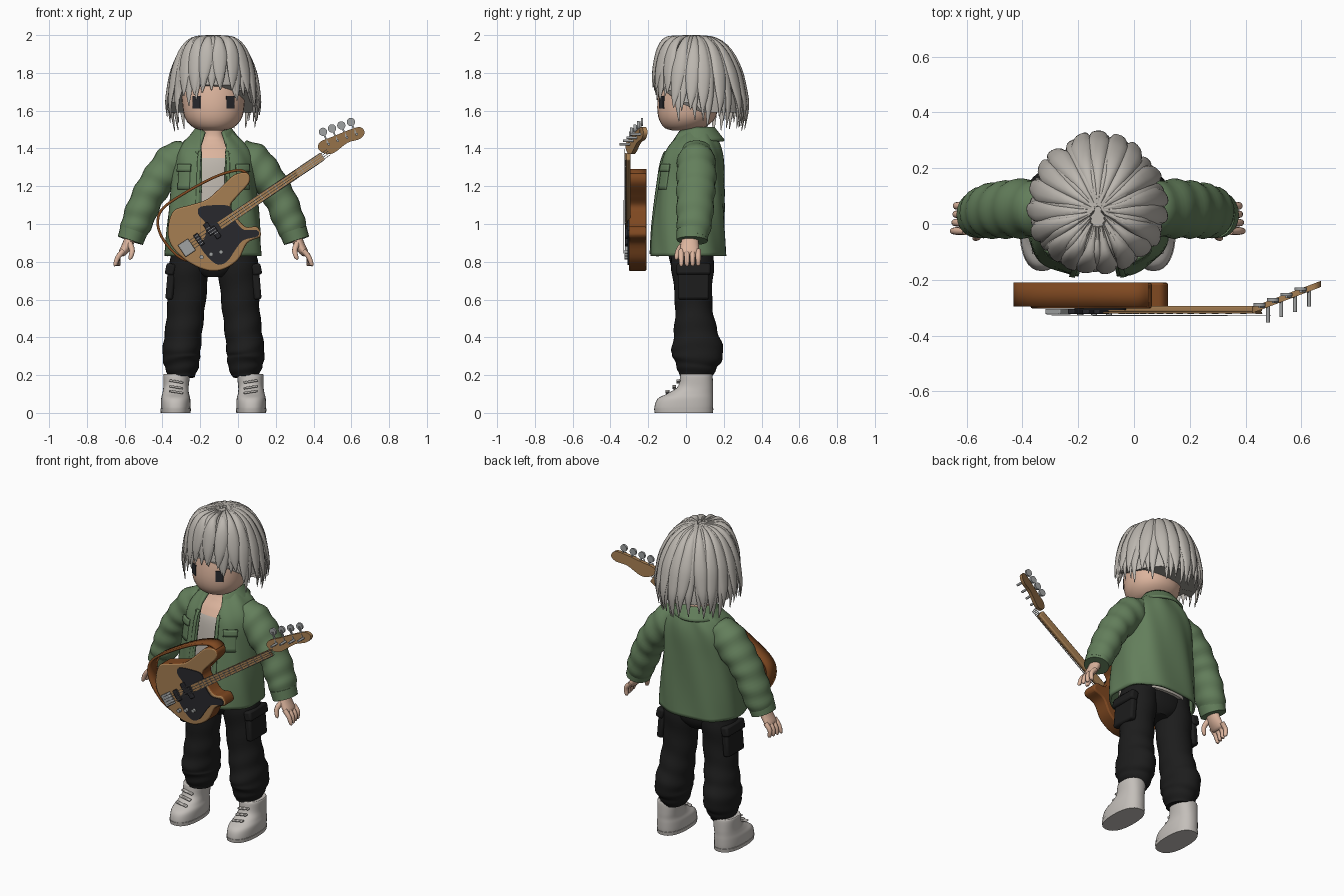
import bpy, bmesh, math, random
from math import sin, cos, pi, radians
from mathutils import Vector, Matrix

random.seed(4)
if "Cube" in bpy.data.objects:
    bpy.data.objects.remove(bpy.data.objects["Cube"])
CX = -0.13  # centre line of the figure


def material(name, *rgb):
    m = bpy.data.materials.new(name)
    m.use_nodes = True
    m.diffuse_color = (*rgb, 1)
    m.node_tree.nodes["Principled BSDF"].inputs["Base Color"].default_value = (*rgb, 1)
    return m


HAIR = material("ash hair", .50, .47, .43)
SKIN = material("skin", .72, .46, .34)
GREEN = material("green cloth", .125, .21, .105)
BLACK = material("black cloth", .012, .012, .012)
SHIRT = material("pale shirt", .50, .46, .41)
SHOE = material("pale leather", .55, .52, .49)
WOOD = material("light wood", .38, .21, .085)
BROWN = material("red brown", .21, .065, .015)
METAL = material("metal", .35, .36, .36)
DARK = material("dark plastic", .022, .022, .027)


def finish(bm, name, mats, rule=None, thick=0, bevel=0, angle=45):
    mats = mats if isinstance(mats, list) else [mats]
    bmesh.ops.recalc_face_normals(bm, faces=bm.faces)
    mesh = bpy.data.meshes.new(name)
    for f in bm.faces:
        f.smooth = True
        if rule:
            f.material_index = rule(f)
    bm.to_mesh(mesh)
    bm.free()
    for m in mats:
        mesh.materials.append(m)
    mesh.set_sharp_from_angle(angle=radians(angle))
    ob = bpy.data.objects.new(name, mesh)
    bpy.context.scene.collection.objects.link(ob)
    if thick:
        mod = ob.modifiers.new("thickness", 'SOLIDIFY')
        mod.thickness, mod.offset = thick, 0
    if bevel:
        mod = ob.modifiers.new("soft edges", 'BEVEL')
        mod.width, mod.segments = bevel, 2
    return ob


def spline(rows, t, closed=False):
    """Catmull-Rom through rows of numbers, t from 0 to 1."""
    n = len(rows)
    s = t * (n if closed else n - 1)
    i = min(int(s), n - 1 if closed else n - 2)
    f = s - i
    pick = [(i + k) % n if closed else max(0, min(n - 1, i + k)) for k in (-1, 0, 1, 2)]
    return [.5 * (2*b + (c - a)*f + (2*a - 5*b + 4*c - d)*f*f + (3*b - a - 3*c + d)*f**3)
            for a, b, c, d in zip(*[rows[k] for k in pick])]


def surface(name, f, nu, nv, mats, closed=True, **kw):
    """Grid of f(u, v); closed tubes get end caps."""
    bm = bmesh.new()
    cols = nu if closed else nu + 1
    g = [[bm.verts.new(f(i / nu, j / nv)) for i in range(cols)] for j in range(nv + 1)]
    for j in range(nv):
        for i in range(nu):
            k = (i + 1) % cols
            bm.faces.new((g[j][i], g[j][k], g[j + 1][k], g[j + 1][i]))
    if closed:
        bm.faces.new(g[0])
        bm.faces.new(g[-1])
    return finish(bm, name, mats, **kw)


def power(c, e):
    return math.copysign(abs(c) ** e, c)


def stack(name, rows, mats, e=.85, nu=32, nv=20, **kw):
    """Upright loft from rows of z, x, y, x radius, y radius."""
    def f(u, v):
        z, x, y, a, b = spline(rows, v)
        return (x + a * power(sin(2*pi*u), e), y - b * power(cos(2*pi*u), e), z)
    return surface(name, f, nu, nv, mats, **kw)


def limb(name, rows, mats, fold=0, waves=5, nu=20, nv=24, **kw):
    """Tube from rows of x, y, z, sideways radius, depth radius."""
    def f(u, v):
        x, y, z, a, b = spline(rows, v)
        tan = Vector(spline(rows, min(1, v + .02))[:3]) - Vector(spline(rows, max(0, v - .02))[:3])
        tan.normalize()
        e1 = Vector((0, 1, 0)) - tan * tan.y
        e1.normalize()
        k = 1 + fold * sin(2*pi*waves*v + 1.2*sin(2*pi*u))
        return Vector((x, y, z)) + (e1 * b * cos(2*pi*u) + tan.cross(e1) * a * sin(2*pi*u)) * k
    return surface(name, f, nu, nv, mats, **kw)


def bar(name, a, b, width, depth, mat, bevel=0):
    """Box running from a to b."""
    a, b = Vector(a), Vector(b)
    x = (b - a).normalized()
    y = (Vector((0, 1, 0)) - x * x.y).normalized()
    rot = Matrix((x, y, x.cross(y))).transposed().to_4x4()
    bm = bmesh.new()
    bmesh.ops.create_cube(bm, size=1, matrix=Matrix.Translation((a + b) / 2) @ rot
                          @ Matrix.Diagonal(((b - a).length, depth, width, 1)))
    return finish(bm, name, mat, bevel=bevel, angle=30)


def disc(name, x, y, z, r, depth, mat):
    bm = bmesh.new()
    bmesh.ops.create_cone(bm, cap_ends=True, segments=16, radius1=r, radius2=r, depth=depth,
                          matrix=Matrix.Translation((x, y, z)) @ Matrix.Rotation(pi/2, 4, 'X'))
    return finish(bm, name, mat)


def slab(name, outline, y0, y1, mats, n=60, shear=0, **kw):
    """Smooth closed outline in x, z given depth along y."""
    bm = bmesh.new()
    pts = [spline(outline, i / n, True) for i in range(n)]
    front, back = [[bm.verts.new((x, y + shear * (x - .43), z)) for x, z in pts] for y in (y0, y1)]
    bm.faces.new(front)
    bm.faces.new(back)
    for i in range(n):
        k = (i + 1) % n
        bm.faces.new((front[i], front[k], back[k], back[i]))
    return finish(bm, name, mats, **kw)


# Head, neck and shirt
stack("head", [(1.495, CX, -.02, .05, .05), (1.51, CX, -.01, .105, .105), (1.56, CX, .005, .15, .15),
               (1.64, CX, .01, .165, .162), (1.75, CX, .03, .17, .165), (1.85, CX, .04, .14, .14),
               (1.91, CX, .04, .05, .05)], SKIN, e=.95)
stack("torso", [(.84, CX, .01, .21, .155), (1.1, CX, .02, .195, .145), (1.3, CX, .025, .175, .125),
                (1.38, CX, .035, .15, .10), (1.43, CX, .05, .09, .075), (1.47, CX, .055, .058, .058),
                (1.56, CX, .05, .055, .055)], [SHIRT, SKIN], nv=36,
      rule=lambda f: int(f.calc_center_median().z > 1.35))
for s, side in ((-1, "right"), (1, "left")):
    x = CX + s * .088
    bar(side + "_eye", (x - .02, -.1275 + s * -.011, 1.645), (x + .02, -.1275 + s * .011, 1.645), .066, .009, DARK)

# Hair: a dome covered by overlapping locks
CROWN = Vector((CX, .05, 1.7))
DOME = [(.01, 1.985), (.36, 1.975), (.64, 1.92), (.84, 1.82), (.94, 1.72), (1.0, 1.62), (.94, 1.49)]


def scalp(th, t, grow=1.0):
    frac, z = spline(DOME, t)
    w = max(0, cos(th))
    frac = max(frac, .01) ** (1 - .6 * w)
    depth = .222 if cos(th) > 0 else .262
    return Vector((CX + .237 * frac * grow * sin(th), .05 - depth * frac * grow * cos(th), z))


def reach(th):
    a = abs((th + pi) % (2*pi) - pi)
    return .73 if a < .6 else .78 if a < 1.0 else .89 if a < 1.7 else .96


surface("hair_dome", lambda u, v: scalp(2*pi*u, v * (reach(2*pi*u) - .09), .96), 48, 16, HAIR)


def lock(name, th, tip, width, lift, bend):
    def f(u, v):
        c = scalp(th + bend * v * v, tip * (.03 + .97 * v), lift)
        out = (c - CROWN).normalized()
        side = Vector((cos(th), sin(th), 0))
        spread = min(1, .2 + 1.4 * v) * max(.06, 1 - v ** 5)
        thick = .016 * max(.12, 1 - v ** 6)
        return c + side * width * spread * cos(2*pi*u) + out * thick * sin(2*pi*u)
    surface(name, f, 10, 18, HAIR)


for layer, count in ((0, 30), (1, 19)):
    for i in range(count):
        th = 2*pi * (i + .5 * layer) / count + random.uniform(-.04, .04)
        lock("hair_lock", th, min(1, reach(th) + random.uniform(-.05, .05) - .03 * layer),
             (.034, .042)[layer], 1 + .05 * layer, random.uniform(-.12, .12))

# Jacket: z, half width, front y, back y, half opening
COAT = [(.83, .25, -.185, .205, .07), (1.0, .24, -.175, .20, .065), (1.2, .218, -.15, .195, .062),
        (1.34, .205, -.125, .19, .062), (1.42, .165, -.08, .175, .065), (1.485, .095, -.015, .145, .055)]


def coat(th, v, grow=0):
    z, a, y0, y1, _ = spline(COAT, v)
    return Vector((CX + (a + grow) * power(sin(th), .8),
                   (y0 + y1) / 2 - ((y1 - y0) / 2 + grow) * power(cos(th), .8), z))


def coat_shell(u, v):
    _, a, _, _, gap = spline(COAT, v)
    op = math.asin(min(1, gap / a) ** 1.25)
    return coat(op + (2*pi - 2*op) * u, v, .004 * sin(14 * u * pi + 9 * v))


surface("jacket", coat_shell, 64, 28, GREEN, closed=False, thick=.014)


def collar(u, v):
    th = .55 + (2*pi - 1.1) * u
    drop = max(0, cos(th)) ** 2
    r = .085 + .055 * v + .025 * drop * v
    return (CX + r * sin(th), .06 - (r + .03 * drop * (1 + v)) * cos(th),
            1.51 - .07 * v - drop * (.03 + .07 * v))


surface("collar", collar, 40, 5, GREEN, closed=False, thick=.014)
for s, side in ((-1, "right"), (1, "left")):
    surface(side + "_chest_pocket", lambda u, v: coat(s * (.5 + .4 * u), .53 - .15 * v, .008), 8, 6,
            GREEN, closed=False, thick=.012)
    surface(side + "_pocket_flap", lambda u, v: coat(s * (.47 + .46 * u), .56 - .06 * v, .015), 8, 3,
            GREEN, closed=False, thick=.012)
    surface(side + "_front_placket", lambda u, v: coat(s * (.24 + .08 * u), .02 + .68 * v, .007), 3, 20,
            GREEN, closed=False, thick=.012)

    # Sleeve, hand and fingers
    def at(d, *rest):
        return (CX + s * d, *rest)
    limb(side + "_sleeve", [at(.13, .055, 1.385, .07, .08), at(.20, .055, 1.33, .105, .10),
                            at(.285, .055, 1.24, .092, .105), at(.35, .05, 1.14, .085, .10),
                            at(.40, .045, 1.02, .083, .095), at(.435, .035, .93, .068, .08)],
         GREEN, fold=.04, waves=6, nv=36)
    limb(side + "_cuff", [at(.422, .035, .965, .074, .086), at(.44, .033, .912, .07, .082)], GREEN, nv=2)
    limb(side + "_palm", [at(.43, .025, .95, .03, .04), at(.455, .02, .89, .028, .048),
                          at(.48, .018, .85, .022, .05), at(.49, .018, .835, .012, .04)], SKIN)
    for k in range(4):
        y = -.025 + .03 * k
        limb(side + "_finger", [at(.475, y, .86, .015, .015), at(.505, y, .825, .014, .014),
                                at(.52 - .006 * k, y, .785, .011, .011),
                                at(.52 - .006 * k, y, .778, .003, .003)], SKIN, nu=10, nv=8)
    limb(side + "_thumb", [at(.445, -.01, .90, .016, .016), at(.43, -.04, .86, .015, .015),
                           at(.44, -.05, .82, .011, .011), at(.44, -.05, .812, .003, .003)], SKIN, nu=10, nv=8)

    # Trouser leg with cargo pocket
    limb(side + "_trouser_leg", [at(.11, .03, .90, .10, .12), at(.13, .035, .77, .107, .112),
                                 at(.143, .04, .58, .10, .098), at(.158, .05, .43, .098, .115),
                                 at(.17, .06, .32, .10, .138), at(.168, .055, .25, .092, .11),
                                 at(.168, .05, .19, .068, .085)], BLACK, fold=.025, waves=7, nu=28, nv=44)
    for part, z0, z1, w, d in (("pocket", .60, .75, .04, .165), ("pocket_flap", .73, .79, .05, .18)):
        bar(side + "_cargo_" + part, at(.235, .04, z0), at(.222, .04, z1), w, d, BLACK, bevel=.012)

    # Boot with sole and laces
    stack(side + "_boot", [(.0, *at(.2), -.012, .074, .15), (.03, *at(.2), -.012, .078, .155),
                           (.075, *at(.2), -.003, .077, .147), (.105, *at(.2), .025, .07, .118),
                           (.14, *at(.198), .05, .067, .093), (.20, *at(.195), .055, .07, .085),
                           (.205, *at(.195), .055, .06, .075)], SHOE, nv=28)
    stack(side + "_sole", [(.0, *at(.2), -.012, .079, .154), (.022, *at(.2), -.012, .081, .157)], SHOE, nv=1)
    for z, y in ((.105, -.098), (.13, -.062), (.16, -.04)):
        bar(side + "_lace", at(.16, y, z), at(.235, y, z + .012), .012, .02, SHOE, bevel=.004)

stack("hips", [(.72, CX, .03, .06, .08), (.78, CX, .03, .17, .11), (.92, CX, .02, .19, .13)], BLACK)

# Bass guitar body
slab("bass_body", [(.05, 1.27), (.06, 1.22), (0, 1.15), (-.04, 1.095), (-.01, 1.04), (.04, .985), (.10, .985),
                   (.12, .935), (.05, .90), (0, .81), (-.085, .757), (-.175, .757), (-.28, .81),
                   (-.355, .89), (-.37, .98), (-.34, 1.07), (-.255, 1.1), (-.165, 1.13), (-.095, 1.19),
                   (-.02, 1.26)], -.303, -.21, [BROWN, WOOD], n=100, bevel=.008,
     rule=lambda f: int(f.normal.y < -.5))
slab("pickguard", [(-.04, 1.09), (-.11, 1.10), (-.20, 1.09), (-.21, 1.05), (-.17, 1.0), (-.175, .93),
                   (-.2, .88), (-.12, .79), (-.06, .80), (-.01, .87), (.03, .915), (.105, .935), (.10, .968),
                   (.03, .97), (-.015, 1.02)], -.309, -.301, DARK)

# Neck, headstock and tuners
AX = Vector((.829, 0, .559))
UP = Vector((-.559, 0, .829))
BRIDGE = Vector((-.265, -.314, .878))
NUT = BRIDGE + AX * .86


def along(d, up=0, y=-.314):
    p = BRIDGE + AX * d + UP * up
    return Vector((p.x, y, p.z))


bar("neck", along(.22, 0, -.305), along(.86, 0, -.305), .046, .022, WOOD, bevel=.006)
bar("fingerboard", along(.20, 0, -.318), along(.86, 0, -.318), .042, .006, WOOD)
for k in range(14):
    d = .86 - .62 * (1 - .93 ** k) / (1 - .93 ** 14)
    bar("fret", along(d, -.02, -.3215), along(d, .02, -.3215), .003, .003, METAL)
slab("headstock", [(.425, 1.40), (.455, 1.375), (.505, 1.375), (.58, 1.43), (.645, 1.45), (.67, 1.485),
                   (.645, 1.513), (.58, 1.495), (.50, 1.462), (.435, 1.435)], -.317, -.295, WOOD, shear=.38,
     n=40)
for x, z in ((.45, 1.488), (.498, 1.506), (.547, 1.522), (.598, 1.54)):
    y = -.305 + .38 * (x - .43)
    disc("tuner_key", x, y + .008, z, .022, .012, METAL)
    bar("tuner_stem", (x, y, z), (x + .025, y, z - .06), .009, .009, METAL)
    disc("tuner_post", x + .03, y - .025, z - .065, .007, .06, METAL)

# Strings, bridge, pickups and knobs
for k in range(4):
    up = -.0165 + .011 * k
    bar("string", along(-.02, up * 1.5, -.329), along(.90, up, -.327), .003, .003, METAL)
bar("bridge", along(-.04), along(.025), .075, .02, METAL, bevel=.004)
for d, up in ((.07, 0), (.145, .018), (.165, -.018)):
    bar("pickup", along(d, up - .035), along(d, up + .035), .028, .018, DARK, bevel=.004)
for d, up in ((.08, -.10), (.13, -.12), (.03, -.085)):
    p = along(d, up)
    disc("knob", p.x, -.316, p.z, .011, .02, METAL)

# Shoulder strap
STRAP = [(.05, 1.265), (.0, 1.285), (-.12, 1.25), (-.28, 1.165), (-.395, 1.085), (-.425, 1.01),
         (-.40, .925), (-.33, .84), (-.27, .805)]


def strap(u, v):
    x, z = spline(STRAP, v)
    return (x, -.295 + .085 * u, z)


surface("strap", strap, 2, 40, BROWN, closed=False, thick=.014)
